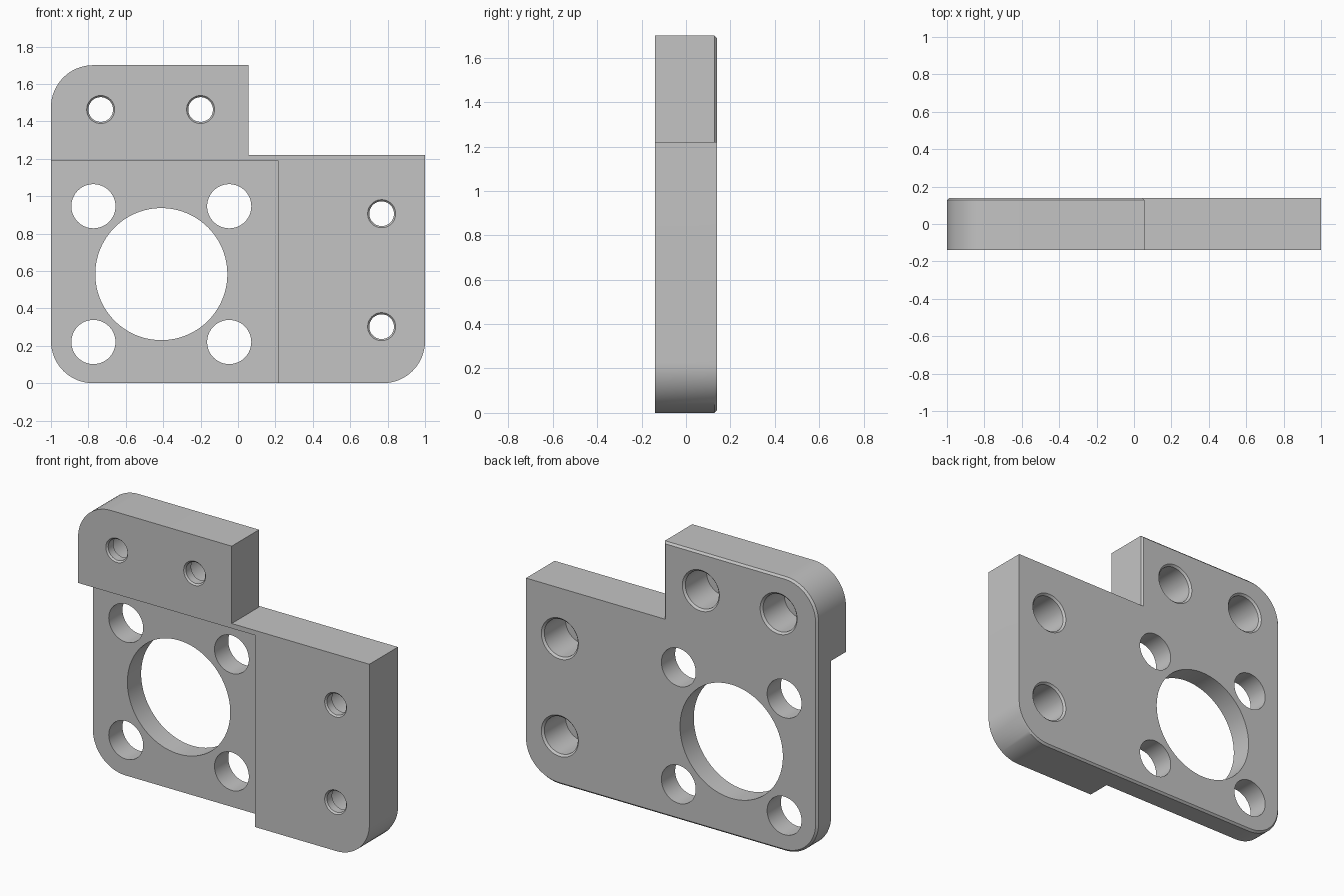
import bpy, bmesh
from math import sin, cos, pi, radians

cube = bpy.data.objects.get("Cube")
if cube:
    bpy.data.objects.remove(cube, do_unlink=True)

FRONT, BACK, CHAMFER = -0.14, 0.14, 0.012
TOP, LEDGE, STEP, FILLET = 1.70, 1.22, 0.055, 0.225

grey = bpy.data.materials.new("machined grey")
grey.use_nodes = True
colour = (0.55, 0.55, 0.55, 1)
grey.diffuse_color = colour
grey.node_tree.nodes["Principled BSDF"].inputs["Base Color"].default_value = colour


def arc(cx, cz, rx, rz, start, steps=16):
    """Quarter turn, counter-clockwise from the start angle."""
    angles = [radians(start + 90 * i / steps) for i in range(steps + 1)]
    return [(cx + rx * cos(a), cz + rz * sin(a)) for a in angles]


def outline(c):
    """Plate outline, pulled in by c except on the right side and the ledge."""
    r = FILLET
    return (arc(1 - r, r, r, r - c, 270)
            + [(1, LEDGE), (STEP - c, LEDGE), (STEP - c, TOP - c)]
            + arc(r - 1, TOP - r, r - c, r - c, 90)
            + arc(r - 1, r, r - c, r - c, 180))


def loft(bm, sections):
    """Closed solid through (y, points) sections."""
    rings = [[bm.verts.new((x, y, z)) for x, z in pts] for y, pts in sections]
    for a, b in zip(rings, rings[1:]):
        for i in range(len(a)):
            j = (i + 1) % len(a)
            bm.faces.new((a[i], a[j], b[j], b[i]))
    bm.faces.new(rings[0])
    bm.faces.new(rings[-1])


def make_object(name, bm):
    bmesh.ops.recalc_face_normals(bm, faces=bm.faces)
    mesh = bpy.data.meshes.new(name)
    bm.to_mesh(mesh)
    bm.free()
    mesh.materials.append(grey)
    obj = bpy.data.objects.new(name, mesh)
    bpy.context.collection.objects.link(obj)
    return obj


def hole(bm, x, z, steps, sides=64):
    """Stepped round cutter; steps are (y, radius) from front to back."""
    turn = [2 * pi * i / sides for i in range(sides)]
    loft(bm, [(y, [(x + r * cos(a), z + r * sin(a)) for a in turn])
              for y, r in steps])


# Plate with a chamfered back edge
bm = bmesh.new()
loft(bm, [(FRONT, outline(0)), (BACK - CHAMFER, outline(0)), (BACK, outline(CHAMFER))])
plate = make_object("mounting_plate", bm)

# Square pocket in the front
bm = bmesh.new()
loft(bm, [(-0.5, [(-1.5, -0.5), (0.215, -0.5), (0.215, 1.19), (-1.5, 1.19)]),
          (0.005, [(-1.5, -0.5), (0.215, -0.5), (0.215, 1.19), (-1.5, 1.19)])])
pocket = make_object("pocket_cutter", bm)

# Large bore with four holes around it
bm = bmesh.new()
bx, bz, spread = -0.41, 0.583, 0.363
hole(bm, bx, bz, [(-0.3, 0.353), (0.3, 0.353)], 96)
for sx in (-1, 1):
    for sz in (-1, 1):
        hole(bm, bx + sx * spread, bz + sz * spread, [(-0.3, 0.118), (0.3, 0.118)])

# Counterbored screw holes, chamfered at both mouths
screw = [(FRONT - 0.05, 0.075), (FRONT, 0.075), (FRONT + 0.01, 0.066),
         (FRONT + 0.06, 0.066), (FRONT + 0.06, 0.115),
         (BACK - 0.012, 0.115), (BACK, 0.127), (BACK + 0.05, 0.127)]
for x, z in ((-0.734, 1.463), (-0.2, 1.463), (0.768, 0.906), (0.768, 0.302)):
    hole(bm, x, z, screw)
holes = make_object("hole_cutter", bm)

# Cut the plate and drop the cutters
for cutter in (pocket, holes):
    mod = plate.modifiers.new(cutter.name, 'BOOLEAN')
    mod.operation = 'DIFFERENCE'
    mod.solver = 'EXACT'
    mod.object = cutter
    cutter.hide_render = True
graph = bpy.context.evaluated_depsgraph_get()
cut_mesh = bpy.data.meshes.new_from_object(plate.evaluated_get(graph))
plate.modifiers.clear()
plate.data = cut_mesh
for cutter in (pocket, holes):
    bpy.data.objects.remove(cutter, do_unlink=True)

# Smooth round walls, sharp edges
bpy.ops.object.select_all(action='DESELECT')
plate.select_set(True)
bpy.context.view_layer.objects.active = plate
bpy.ops.object.shade_smooth_by_angle(angle=radians(30))
